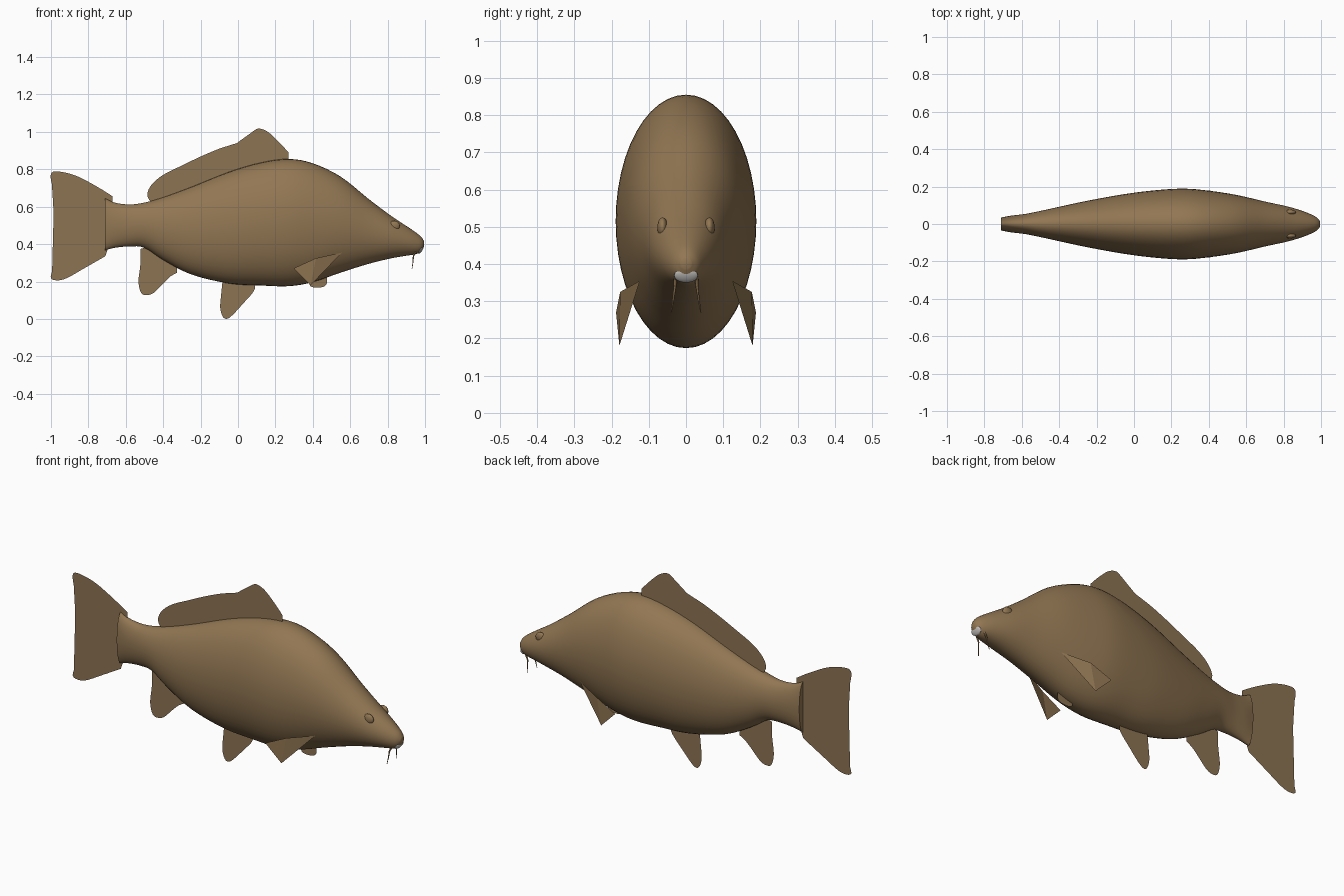
import bpy, bmesh, math
from mathutils import Vector

if "Cube" in bpy.data.objects:
    bpy.data.objects.remove(bpy.data.objects["Cube"])


def material(name, rgb):
    m = bpy.data.materials.new(name)
    m.diffuse_color = (*rgb, 1)
    m.use_nodes = True
    m.node_tree.nodes["Principled BSDF"].inputs["Base Color"].default_value = m.diffuse_color
    return m


BROWN = material("golden_brown_skin", (0.285, 0.182, 0.086))
FIN = material("fin_brown", (0.262, 0.172, 0.086))
PALE = material("pale_mouth", (0.55, 0.53, 0.51))


def finish(bm, name, mat, smooth=True):
    me = bpy.data.meshes.new(name)
    bm.to_mesh(me)
    bm.free()
    ob = bpy.data.objects.new(name, me)
    bpy.context.collection.objects.link(ob)
    me.materials.append(mat)
    if smooth:
        bpy.ops.object.select_all(action='DESELECT')
        ob.select_set(True)
        bpy.context.view_layer.objects.active = ob
        bpy.ops.object.shade_smooth_by_angle(angle=math.radians(50))
    return ob


def spline(pts, n):
    """Catmull-Rom curve through tuples of any size."""
    out = []
    for i in range(len(pts) - 1):
        a, b, c, d = (Vector(pts[max(0, min(len(pts) - 1, i + k))]) for k in (-1, 0, 1, 2))
        for j in range(n):
            t = j / n
            out.append(0.5 * (2 * b + (c - a) * t + (2 * a - 5 * b + 4 * c - d) * t * t
                              + (3 * b - a - 3 * c + d) * t ** 3))
    return out + [Vector(pts[-1])]


# Body: elliptical sections (x, top, bottom, half width)
sections = [(-.71, .645, .367, .035), (-.66, .622, .38, .044), (-.58, .612, .388, .054),
            (-.5, .622, .38, .07), (-.4, .65, .315, .092), (-.25, .705, .238, .124),
            (-.05, .785, .19, .16), (.12, .835, .179, .181), (.27, .855, .175, .189),
            (.4, .832, .197, .178), (.55, .76, .248, .155), (.7, .64, .295, .12),
            (.82, .55, .324, .094), (.9, .497, .338, .07), (.95, .463, .346, .05),
            (.98, .438, .36, .033), (.995, .415, .388, .014)]
SIDES = 48
bm = bmesh.new()
rings = []
for x, top, bot, w in spline(sections, 4):
    rings.append([bm.verts.new((x, w * math.cos(a), (top + bot) / 2 + (top - bot) / 2 * math.sin(a)))
                  for a in (2 * math.pi * k / SIDES for k in range(SIDES))])
for r, s in zip(rings, rings[1:]):
    for k in range(SIDES):
        n = (k + 1) % SIDES
        bm.faces.new((r[k], r[n], s[n], s[k]))
bm.faces.new(rings[0])
bm.faces.new(rings[-1])
bmesh.ops.recalc_face_normals(bm, faces=bm.faces)
finish(bm, "body", BROWN)


# Flat centre fins: smooth outer edge, closed through root points inside the body
def fin(name, edge, root=()):
    bm = bmesh.new()
    pts = spline(edge, 4) + [Vector(p) for p in root]
    bm.faces.new([bm.verts.new((p[0], 0, p[1])) for p in pts])
    bmesh.ops.triangulate(bm, faces=bm.faces)
    finish(bm, name, FIN, False)


fin("tail_fin", [(-.67, .655), (-.75, .705), (-.86, .763), (-.95, .787), (-.998, .78), (-.995, .72),
                 (-.96, .63), (-.9, .545), (-.885, .5), (-.91, .44), (-.96, .345), (-.995, .25),
                 (-.995, .212), (-.93, .212), (-.82, .272), (-.71, .335)], [(-.69, .39), (-.67, .6)])
fin("dorsal_fin", [(-.475, .635), (-.485, .67), (-.46, .72), (-.4, .77), (-.3, .82), (-.2, .868),
                   (-.1, .91), (0, .942), (.05, .965), (.08, 1.0), (.11, 1.018), (.16, 1.0),
                   (.22, .945), (.27, .89)], [(.27, .83), (-.45, .62)])
fin("anal_fin", [(-.52, .375), (-.522, .29), (-.532, .2), (-.518, .14), (-.49, .127), (-.45, .14),
                 (-.4, .19), (-.36, .228), (-.325, .248)], [(-.325, .3), (-.46, .39)])
fin("pelvic_fin", [(-.083, .2), (-.09, .13), (-.095, .06), (-.08, .01), (-.055, .002), (-.02, .03),
                   (.03, .085), (.075, .135), (.09, .16)], [(.09, .21), (-.08, .22)])
fin("throat_fin", [(.38, .19), (.39, .173), (.42, .167), (.46, .173), (.475, .19)],
    [(.475, .235), (.38, .22)])


def ellipsoid(name, loc, size, mat, tilt=0):
    bpy.ops.mesh.primitive_uv_sphere_add(segments=24, ring_count=14, location=loc, rotation=(0, tilt, 0))
    ob = bpy.context.object
    ob.name, ob.scale = name, size
    ob.data.materials.append(mat)
    bpy.ops.object.shade_smooth()


# Mouth
ellipsoid("mouth", (.977, 0, .369), (.009, .032, .021), PALE, .5)

for side, y in (("left", 1), ("right", -1)):
    # Folded pectoral fins
    bm = bmesh.new()
    a, b, c, d = (bm.verts.new((px, y * py, pz)) for px, py, pz in
                  ((.556, .124, .355), (.417, .177, .325), (.297, .188, .27), (.388, .179, .18)))
    bm.faces.new((a, b, d))
    bm.faces.new((b, c, d))
    finish(bm, side + "_pectoral_fin", BROWN, False)

    # Slight eye bumps
    ellipsoid(side + "_eye", (.835, y * .063, .498), (.03, .014, .027), BROWN)

    # Barbels: tapered curves under the mouth
    cu = bpy.data.curves.new(side + "_barbel", 'CURVE')
    cu.dimensions = '3D'
    cu.bevel_depth, cu.bevel_resolution, cu.use_fill_caps = .005, 1, True
    sp = cu.splines.new('POLY')
    path = [(.95, .028, .36), (.938, .03, .335), (.935, .035, .3), (.93, .04, .268)]
    sp.points.add(len(path) - 1)
    for i, (p, (px, py, pz)) in enumerate(zip(sp.points, path)):
        p.co = (px, y * py, pz, 1)
        p.radius = 1 - i * .25
    cu.materials.append(BROWN)
    bpy.context.collection.objects.link(bpy.data.objects.new(side + "_barbel", cu))
